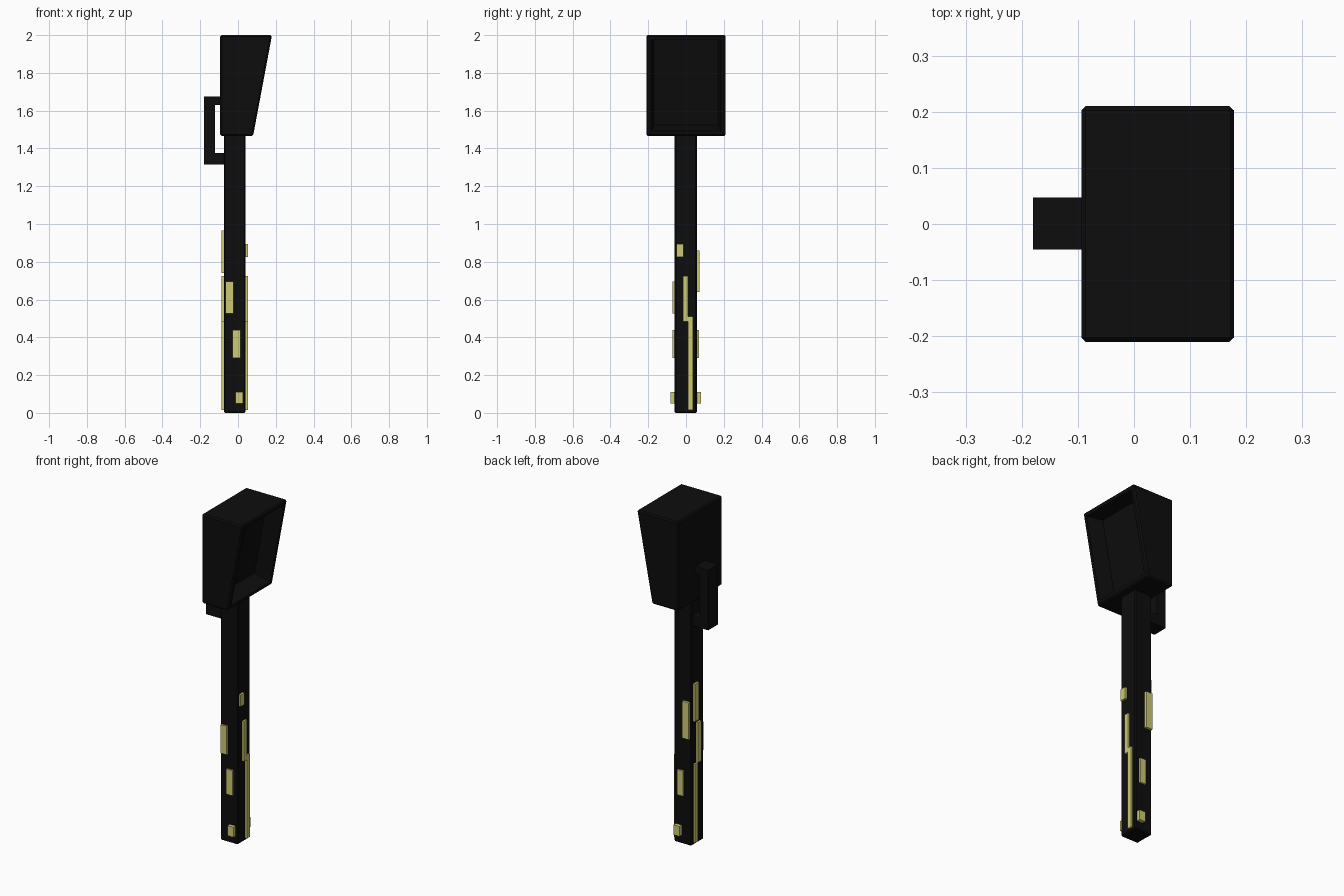
import bpy, bmesh

if "Cube" in bpy.data.objects:
    bpy.data.objects.remove(bpy.data.objects["Cube"], do_unlink=True)


def material(name, rgb):
    m = bpy.data.materials.new(name)
    m.use_nodes = True
    m.diffuse_color = (*rgb, 1)
    bsdf = m.node_tree.nodes["Principled BSDF"]
    bsdf.inputs["Base Color"].default_value = (*rgb, 1)
    return m


BLACK = material("black", (0.004, 0.004, 0.004))
YELLOW = material("pale yellow", (0.62, 0.59, 0.17))


def finish(name, bm, mat):
    bmesh.ops.recalc_face_normals(bm, faces=bm.faces)
    mesh = bpy.data.meshes.new(name)
    bm.to_mesh(mesh)
    bm.free()
    mesh.materials.append(mat)
    ob = bpy.data.objects.new(name, mesh)
    bpy.context.collection.objects.link(ob)
    return ob


def box_mesh(x, y, z):
    bm = bmesh.new()
    bmesh.ops.create_cube(bm, size=1)
    for v in bm.verts:
        v.co = [r[0] if c < 0 else r[1] for c, r in zip(v.co, (x, y, z))]
    return bm


def chamfer(bm, width):
    bmesh.ops.bevel(bm, geom=bm.edges[:], offset=width, segments=1,
                    affect='EDGES', profile=0.5)


def prism(outline, y0, y1):
    """Extrude an x-z outline along y."""
    bm = bmesh.new()
    face = bm.faces.new([bm.verts.new((x, y0, z)) for x, z in outline])
    ext = bmesh.ops.extrude_face_region(bm, geom=[face])["geom"]
    for v in ext:
        if isinstance(v, bmesh.types.BMVert):
            v.co.y = y1
    bmesh.ops.recalc_face_normals(bm, faces=bm.faces)
    return bm


# Post
POST_X, POST_Y = (-0.075, 0.04), (-0.06, 0.057)
bm = box_mesh(POST_X, POST_Y, (0, 1.475))
chamfer(bm, 0.006)
finish("post", bm, BLACK)

# Wedge head with a recessed slanted face
bm = prism([(-0.094, 1.466), (0.08, 1.466), (0.18, 2), (-0.094, 2)], -0.21, 0.21)
chamfer(bm, 0.008)
bm.normal_update()
screen = max((f for f in bm.faces if f.normal.x > 0.9), key=lambda f: f.calc_area())
bmesh.ops.inset_region(bm, faces=[screen], thickness=0.025)
bmesh.ops.inset_region(bm, faces=[screen], thickness=0.02, depth=-0.1)
finish("head", bm, BLACK)

# Bracket handle on the side opposite the recess
bm = prism([(-0.07, 1.315), (-0.18, 1.315), (-0.18, 1.675), (-0.085, 1.675),
            (-0.085, 1.63), (-0.122, 1.63), (-0.122, 1.375), (-0.07, 1.375)],
           -0.045, 0.047)
finish("handle", bm, BLACK)

# Raised plates: side of the post, span across it, height span, protrusion
plates = [
    ("front", (-0.065, -0.025), (0.525, 0.695), 0.011),
    ("front", (-0.028, 0.012), (0.29, 0.44), 0.011),
    ("front", (-0.012, 0.027), (0.05, 0.11), 0.022),
    ("back", (-0.068, -0.025), (0.64, 0.86), 0.015),
    ("back", (-0.028, 0.012), (0.29, 0.44), 0.011),
    ("back", (-0.012, 0.027), (0.05, 0.11), 0.022),
    ("left", (-0.05, -0.012), (0.825, 0.895), 0.012),
    ("left", (-0.017, 0.011), (0.485, 0.725), 0.012),
    ("left", (0.01, 0.037), (0.015, 0.51), 0.012),
    ("right", (0, 0.04), (0.74, 0.965), 0.012),
    ("right", (-0.02, 0.011), (0.485, 0.725), 0.012),
    ("right", (0.01, 0.037), (0.015, 0.485), 0.012),
]
for i, (side, across, height, out) in enumerate(plates):
    faces_y = side in ("front", "back")
    low, high = POST_Y if faces_y else POST_X
    if side in ("front", "right"):
        depth = (low - out, low + 0.01)
    else:
        depth = (high - 0.01, high + out)
    x, y = (across, depth) if faces_y else (depth, across)
    finish(f"{side}_plate_{i + 1}", box_mesh(x, y, height), YELLOW)
